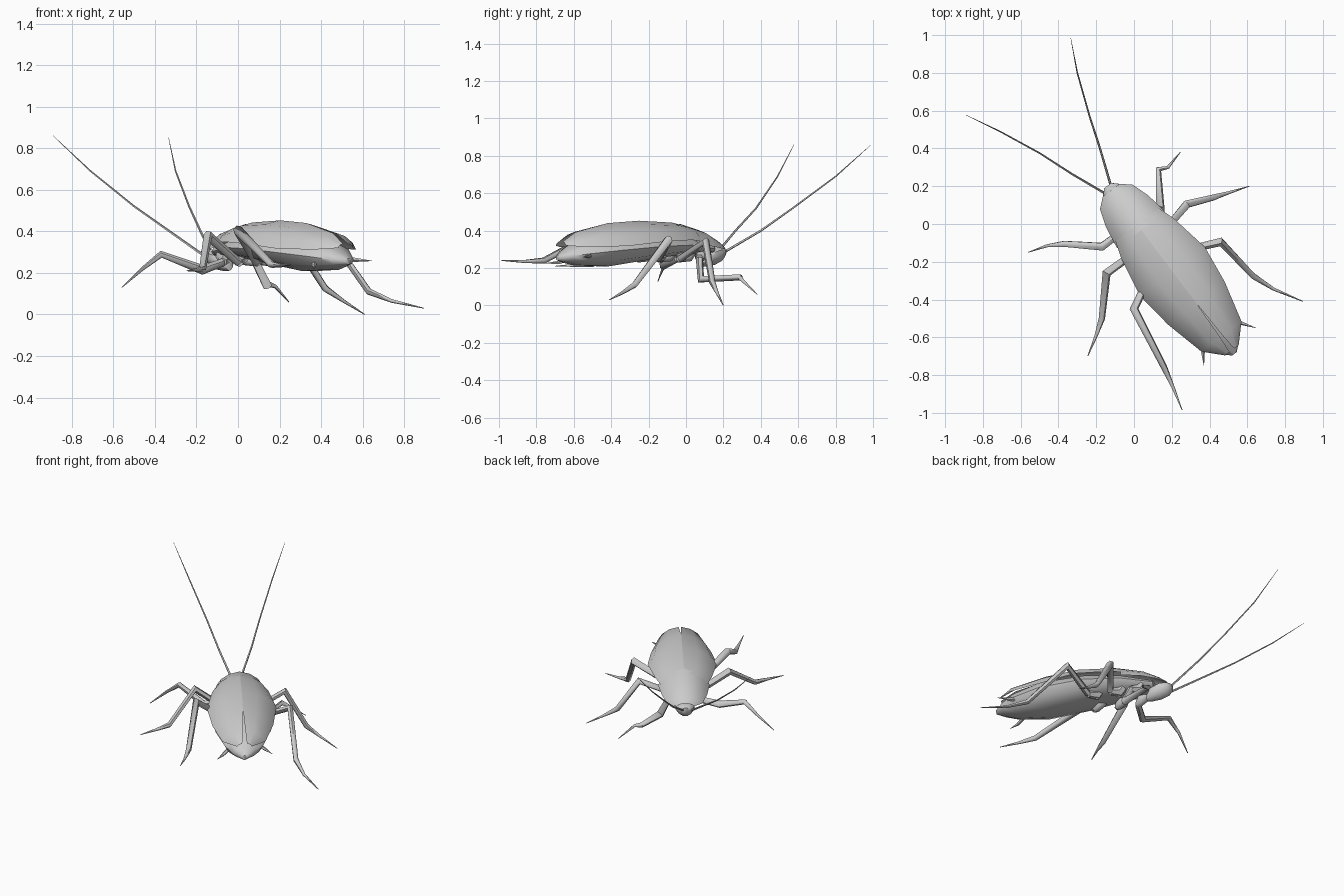
import bpy, bmesh, math
from mathutils import Vector

if "Cube" in bpy.data.objects:
    bpy.data.objects.remove(bpy.data.objects["Cube"])

# Body axis: forward and sideways directions, seen from above
A = math.radians(37)
FWD = Vector((-math.sin(A), math.cos(A), 0))
SIDE = Vector((math.cos(A), math.sin(A), 0))
MID = Vector((0.18, -0.22, 0))


def body(s, l, z):
    return MID + FWD * s + SIDE * l + Vector((0, 0, z))


def loft(name, rings, closed=True, angle=40):
    bm = bmesh.new()
    rows = [[bm.verts.new(p) for p in ring] for ring in rings]
    n = len(rows[0])
    for a, b in zip(rows, rows[1:]):
        for i in range(n if closed else n - 1):
            j = (i + 1) % n
            bm.faces.new((a[i], a[j], b[j], b[i]))
    if closed:
        bm.faces.new(rows[0])
        bm.faces.new(rows[-1])
    bmesh.ops.recalc_face_normals(bm, faces=bm.faces)
    if not closed and sum(f.normal.z for f in bm.faces) < 0:
        bmesh.ops.reverse_faces(bm, faces=bm.faces)
    me = bpy.data.meshes.new(name)
    bm.to_mesh(me)
    bm.free()
    ob = bpy.data.objects.new(name, me)
    bpy.context.collection.objects.link(ob)
    bpy.ops.object.select_all(action='DESELECT')
    ob.select_set(True)
    bpy.context.view_layer.objects.active = ob
    bpy.ops.object.shade_smooth_by_angle(angle=math.radians(angle))
    return ob


def tube(name, pts, radii, sides=6):
    pts = [Vector(p) for p in pts]
    rings = []
    u = None
    for i, (p, r) in enumerate(zip(pts, radii)):
        d0 = (p - pts[i - 1]).normalized() if i else None
        d1 = (pts[i + 1] - p).normalized() if i < len(pts) - 1 else None
        d = ((d0 or d1) + (d1 or d0)).normalized()
        u = d.orthogonal() if u is None else u - d * u.dot(d)
        u.normalize()
        v = d.cross(u)
        rings.append([p + (u * math.cos(t) + v * math.sin(t)) * r
                      for t in (2 * math.pi * k / sides for k in range(sides))])
    return loft(name, rings, angle=60)


# Roof-like profile from the centre line to the outer edge
DOME = [(0, 1), (.45, .82), (.82, .42), (1, 0)]

# Wing covers: station, half width, edge height, ridge height, gap at seam
wing = [(.27, .145, .345, .425, 0), (.18, .175, .35, .443, 0), (-.04, .215, .34, .453, 0),
        (-.25, .188, .318, .44, 0), (-.47, .133, .312, .392, .008), (-.562, .045, .32, .34, .015)]
for name, sg in (("right_wing", 1), ("left_wing", -1)):
    loft(name, [[body(s, sg * (g + (w - g) * t), e + (z - e) * h) for t, h in DOME]
                for s, w, e, z, g in wing], closed=False)

# Neck shield
shield = [(.235, .16, .325, .436), (.36, .14, .315, .403), (.455, .108, .3, .352), (.5, .055, .302, .322)]
full = [(-t, h) for t, h in DOME[:0:-1]] + DOME
loft("neck_shield", [[body(s, w * t, e + (z - e) * h) for t, h in full]
                     for s, w, e, z in shield], closed=False)


# Abdomen with thorax, and head: station, half width, bottom, top
def rounded(name, sections, sides=12, pinch=0):
    loft(name, [[body(s, w * math.cos(t) * (1 + pinch * (math.sin(t) - 1)),
                      (a + b) / 2 + (b - a) / 2 * math.sin(t))
                 for t in (2 * math.pi * k / sides for k in range(sides))]
                for s, w, a, b in sections], angle=50)


rounded("abdomen", [(.42, .07, .275, .33), (.22, .13, .27, .375), (0, .175, .243, .39), (-.28, .172, .205, .385),
                    (-.46, .118, .212, .34), (-.535, .07, .228, .30), (-.585, .015, .24, .27)], 10)
rounded("head", [(.37, .03, .21, .25), (.4, .065, .207, .29), (.46, .08, .215, .315),
                 (.505, .068, .235, .315), (.53, .03, .26, .305)], 10, .25)

# Legs: hip station, side, then outer joints
legs = {
    "right_front_leg": (.33, 1, [(.14, .08, .14), (.13, .29, .15), (.18, .30, .135), (.245, .38, .06)]),
    "right_middle_leg": (.2, 1, [(.28, .105, .34), (.42, .14, .125), (.5, .165, .07), (.61, .2, .0)]),
    "right_hind_leg": (.06, 1, [(.46, -.095, .35), (.63, -.275, .11), (.74, -.345, .065), (.895, -.41, .03)]),
    "left_front_leg": (.33, -1, [(-.17, -.12, .215), (-.37, -.105, .29), (-.46, -.115, .22), (-.56, -.15, .13)]),
    "left_middle_leg": (.2, -1, [(-.145, -.26, .38), (-.17, -.5, .22), (-.2, -.59, .215), (-.245, -.7, .21)]),
    "left_hind_leg": (.06, -1, [(0, -.45, .405), (.16, -.76, .24), (.205, -.86, .235), (.255, -.985, .24)]),
}
for name, (s, sg, joints) in legs.items():
    hip = body(s - .04, sg * .1, .25)
    tube(name, [hip] + joints, [.02, .024, .017, .009, .002])
    tube(name + "_hip", [body(s + .03, sg * .06, .295), body(s, sg * .055, .265), hip], [.03, .034, .022])

# Antennae
feelers = {
    "left_antenna": [(-.16, .165, .28), (-.33, .265, .4), (-.5, .375, .52), (-.71, .49, .69), (-.89, .577, .86)],
    "right_antenna": [(-.12, .195, .28), (-.18, .4, .4), (-.235, .57, .52), (-.3, .8, .69), (-.335, .985, .855)],
}
for name, pts in feelers.items():
    tube(name, pts, [.007, .006, .005, .004, .001], 5)

# Tail spikes
tube("right_tail_spike", [(.5, -.505, .27), (.57, -.525, .263), (.645, -.55, .258)], [.014, .01, .001], 5)
tube("left_tail_spike", [(.37, -.6, .255), (.365, -.68, .23), (.37, -.75, .225)], [.014, .01, .001], 5)
